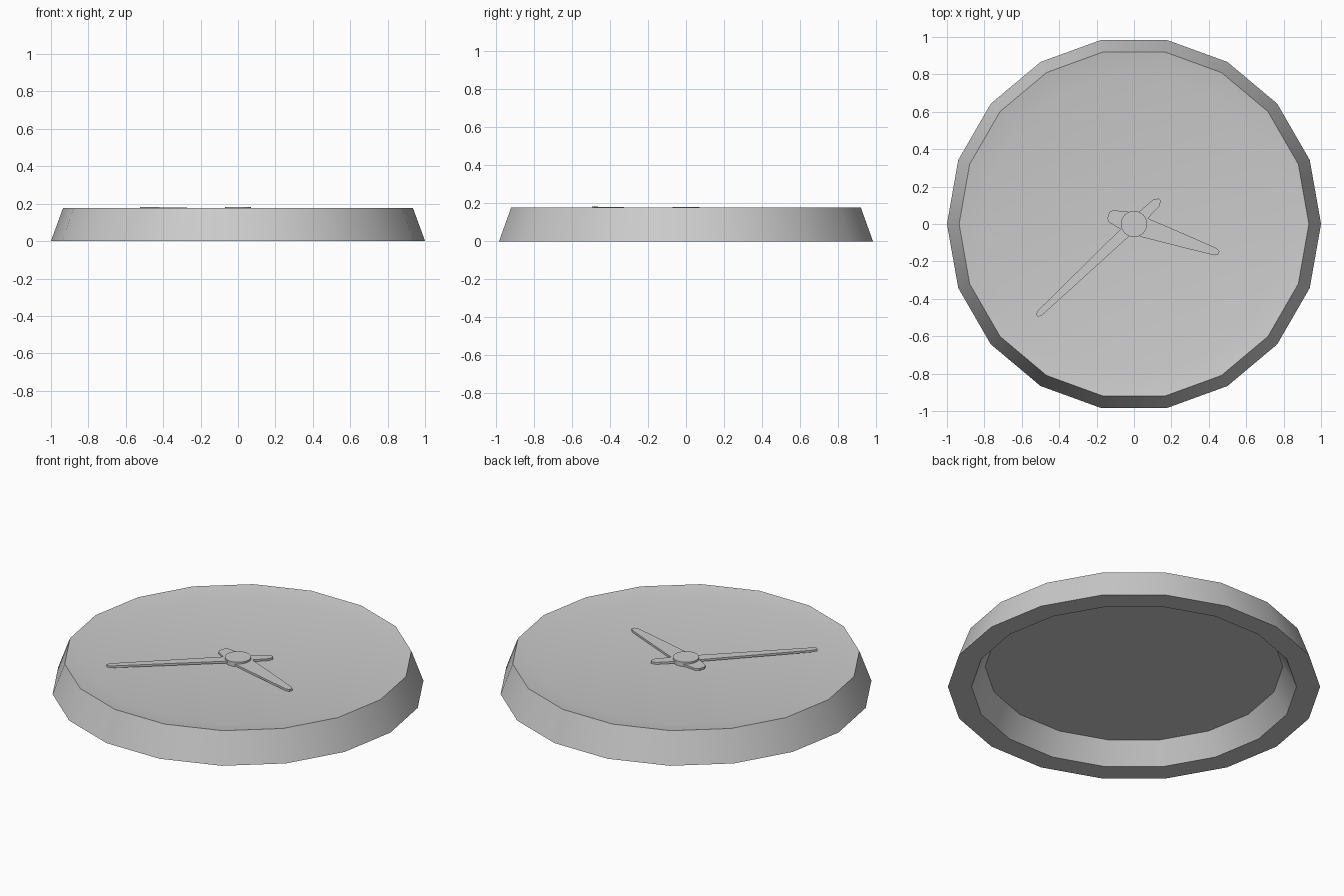
import bpy, bmesh
from math import cos, sin, radians, tau

if "Cube" in bpy.data.objects:
    bpy.data.objects.remove(bpy.data.objects["Cube"])


def finish(bm, name):
    bmesh.ops.recalc_face_normals(bm, faces=bm.faces)
    mesh = bpy.data.meshes.new(name)
    bm.to_mesh(mesh)
    bm.free()
    ob = bpy.data.objects.new(name, mesh)
    bpy.context.collection.objects.link(ob)
    bpy.ops.object.select_all(action='DESELECT')
    ob.select_set(True)
    bpy.context.view_layer.objects.active = ob
    bpy.ops.object.shade_smooth_by_angle(angle=radians(30))
    return ob


def lathe(name, profile, sides):
    """Stack of (radius, z) rings, capped at both ends."""
    bm = bmesh.new()
    rings = [[bm.verts.new((r * cos(tau * i / sides), r * sin(tau * i / sides), z))
              for i in range(sides)] for r, z in profile]
    for a, b in zip(rings, rings[1:]):
        for i in range(sides):
            j = (i + 1) % sides
            bm.faces.new((a[i], a[j], b[j], b[i]))
    bm.faces.new(rings[0])
    bm.faces.new(rings[-1])
    return finish(bm, name)


def hand(name, half_outline, angle, z, tilt, thick):
    """Flat hand: (distance, half width) outline, mirrored about its axis."""
    bm = bmesh.new()
    c, s = cos(radians(angle)), sin(radians(angle))
    outline = half_outline + [(d, -w) for d, w in reversed(half_outline)]
    low, top = [[bm.verts.new((d * c - w * s, d * s + w * c, z + d * tilt + h))
                 for d, w in outline] for h in (-thick, 0)]
    bm.faces.new(low)
    bm.faces.new(top)
    n = len(outline)
    for i in range(n):
        j = (i + 1) % n
        bm.faces.new((low[i], low[j], top[j], top[i]))
    return finish(bm, name)


# Case and dial, hollow underneath
lathe("clock_case", [(0.80, 0.125), (0.873, 0), (1.0, 0), (0.935, 0.178), (0.80, 0.155)], 18)

# Hands and centre hub
hand("minute_hand", [(-0.19, 0.008), (-0.165, 0.024), (-0.05, 0.03), (0.05, 0.03),
                     (0.69, 0.017), (0.713, 0.008)], 223.4, 0.173, 0.0135, 0.012)
hand("hour_hand", [(-0.145, 0.018), (-0.13, 0.034), (-0.05, 0.052), (0.07, 0.052),
                   (0.30, 0.034), (0.46, 0.02), (0.48, 0.01)], -18.8, 0.171, 0, 0.012)
lathe("hub", [(0.07, 0.152), (0.07, 0.182)], 24)
